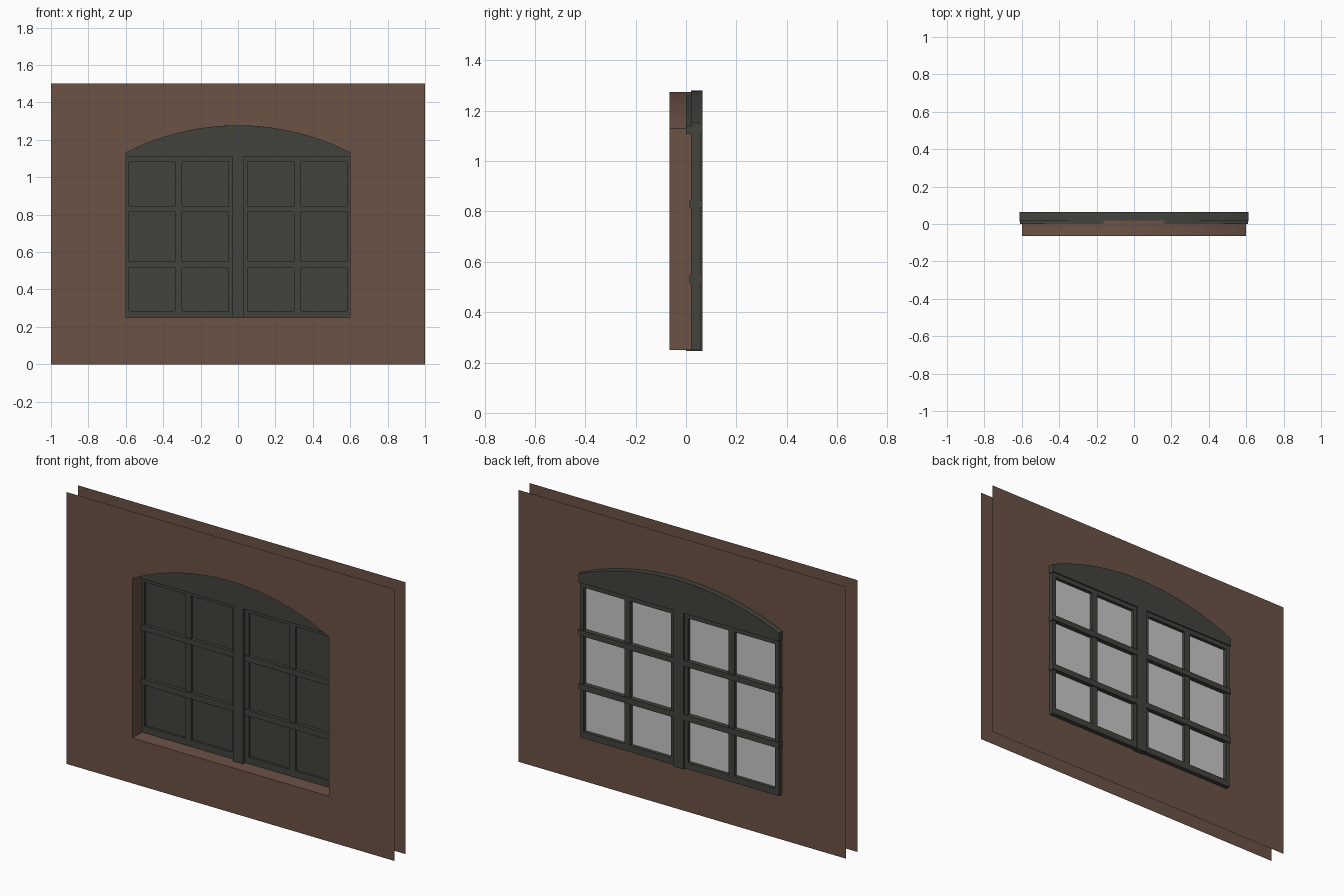
import bpy, math

if "Cube" in bpy.data.objects:
    bpy.data.objects.remove(bpy.data.objects["Cube"])

def material(name, rgb):
    m = bpy.data.materials.new(name)
    m.diffuse_color = (*rgb, 1)
    m.use_nodes = True
    m.node_tree.nodes["Principled BSDF"].inputs["Base Color"].default_value = m.diffuse_color
    return m

BROWN = material("brown wall", (0.150, 0.085, 0.060))
DARK = material("dark green grey paint", (0.055, 0.056, 0.046))
GLASS = material("pale grey glass", (0.58, 0.58, 0.58))

def make(name, verts, faces, mat, mirror=False):
    me = bpy.data.meshes.new(name)
    me.from_pydata(verts, [], faces)
    me.materials.append(mat)
    ob = bpy.data.objects.new(name, me)
    bpy.context.collection.objects.link(ob)
    if mirror:
        ob.modifiers.new("mirror", 'MIRROR')
    return ob

def boxes(name, specs, mat, mirror=False):
    """Boxes given as (x0, x1, y0, y1, z0, z1), gathered in one object."""
    verts, faces = [], []
    for x0, x1, y0, y1, z0, z1 in specs:
        b = len(verts)
        verts += [(x, y, z) for z in (z0, z1) for x, y in ((x0, y0), (x1, y0), (x1, y1), (x0, y1))]
        faces += [[b + i for i in f] for f in ((3, 2, 1, 0), (4, 5, 6, 7), (0, 1, 5, 4),
                                               (1, 2, 6, 5), (2, 3, 7, 6), (3, 0, 4, 7))]
    return make(name, verts, faces, mat, mirror)

def arch(half, spring, top, n=20):
    """Segmental arch points from right to left."""
    rise = top - spring
    r = (half * half + rise * rise) / (2 * rise)
    a = math.asin(half / r)
    return [(r * math.sin(a - 2 * a * i / n), top - r + r * math.cos(a - 2 * a * i / n))
            for i in range(n + 1)]

# Wall: two thin sheets with an arched opening
FRONT, BACK = -0.065, 0.033
W, H, HALF, SILL, SPRING, TOP = 1.0, 1.5, 0.6, 0.25, 1.13, 1.275
curve = arch(HALF, SPRING, TOP)

def wall_sheet(name, y, flip):
    polys = [[(-W, 0), (-HALF, 0), (-HALF, SILL), (-HALF, SPRING), (-HALF, H), (-W, H)],
             [(HALF, 0), (W, 0), (W, H), (HALF, H), (HALF, SPRING), (HALF, SILL)],
             [(-HALF, 0), (HALF, 0), (HALF, SILL), (-HALF, SILL)]]
    for (xa, za), (xb, zb) in zip(curve, curve[1:]):
        polys.append([(xb, zb), (xa, za), (xa, H), (xb, H)])
    verts, faces = [], []
    for p in polys:
        ids = list(range(len(verts), len(verts) + len(p)))
        verts += [(x, y, z) for x, z in p]
        faces.append(ids[::-1] if flip else ids)
    make(name, verts, faces, BROWN)

wall_sheet("wall_front", FRONT, False)
wall_sheet("wall_back", BACK, True)

# Reveal lining the opening between the sheets
loop = [(-HALF, SILL), (HALF, SILL)] + curve
n = len(loop)
make("opening_reveal",
     [(x, y, z) for y in (FRONT, BACK) for x, z in loop],
     [(i, (i + 1) % n, n + (i + 1) % n, n + i) for i in range(n)], BROWN)

# Arched head panel, with a slightly larger rear layer
def head(name, y0, y1, half, base, spring, top):
    pts = [(-half, base), (half, base)] + arch(half, spring, top)
    k = len(pts)
    make(name, [(x, y, z) for y in (y0, y1) for x, z in pts],
         [list(range(k)), list(range(2 * k - 1, k - 1, -1))] +
         [(i, k + i, k + (i + 1) % k, (i + 1) % k) for i in range(k)], DARK)

head("head_panel", 0.0, 0.06, 0.61, 1.107, 1.14, 1.274)
head("head_rear_layer", 0.02, 0.065, 0.612, 1.107, 1.152, 1.28)

# Central mullion
boxes("mullion", [(-0.03, 0.03, 0.0, 0.065, 0.245, 1.11)], DARK)

# Sash frames: stiles and rails, mirrored
Y0, Y1 = 0.02, 0.058
boxes("sash_frame",
      [(a, b, Y0, Y1, 0.25, 1.11) for a, b in ((0.028, 0.052), (0.30, 0.336), (0.584, 0.608))] +
      [(0.03, 0.607, Y0, Y1, a, b) for a, b in ((0.25, 0.286), (1.082, 1.109))], DARK, True)

# Projecting horizontal glazing bars
boxes("glazing_bars", [(0.03, 0.612, 0.013, 0.065, a, b) for a, b in ((0.516, 0.549), (0.815, 0.846))],
      DARK, True)

# Panes: dark towards the front, pale towards the back
cells = [(x0, x1, z0, z1) for x0, x1 in ((0.052, 0.30), (0.336, 0.584))
         for z0, z1 in ((0.286, 0.516), (0.549, 0.815), (0.846, 1.082))]
boxes("pane_front", [(a, b, 0.032, 0.036, c, d) for a, b, c, d in cells], DARK, True)
boxes("pane_back", [(a, b, 0.036, 0.040, c, d) for a, b, c, d in cells], GLASS, True)
